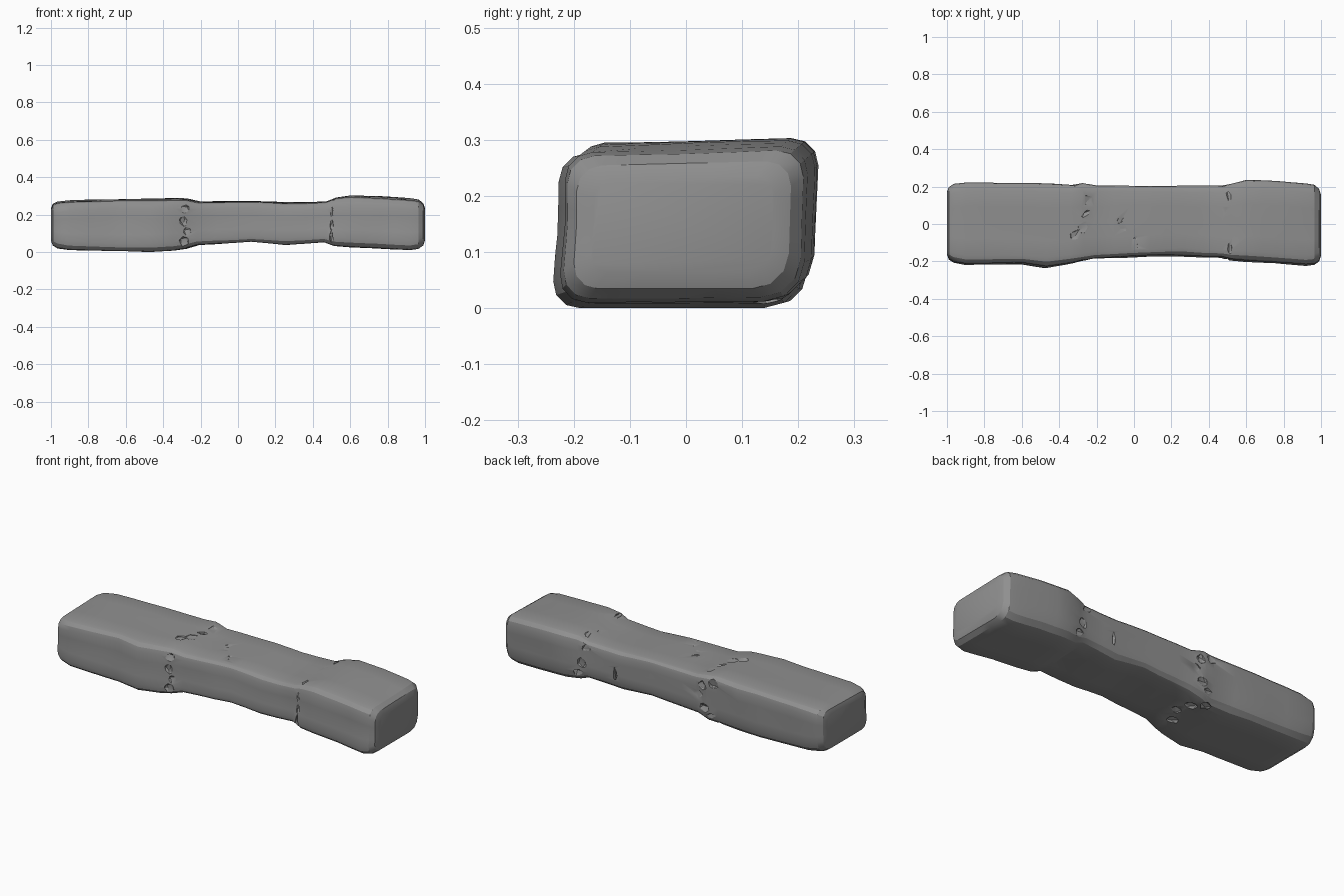
import bpy, bmesh, math, random
from mathutils import Vector, Matrix, noise

random.seed(4)
if "Cube" in bpy.data.objects:
    bpy.data.objects.remove(bpy.data.objects["Cube"])

stone = bpy.data.materials.new("grey_stone")
stone.use_nodes = True
GREY = (0.28, 0.28, 0.28, 1)
stone.diffuse_color = GREY
stone.node_tree.nodes["Principled BSDF"].inputs["Base Color"].default_value = GREY

# Block sections: x, front y, back y, bottom z, top z, corner size
SECTIONS = [
    (-1.0, -.16, .17, .06, .235, .03), (-.99, -.185, .195, .035, .258, .045),
    (-.965, -.202, .212, .02, .27, .05), (-.9, -.212, .219, .012, .276, .045),
    (-.6, -.207, .217, .005, .284, .04), (-.47, -.228, .214, .0, .284, .05),
    (-.34, -.208, .206, .008, .287, .045), (-.28, -.196, .216, .018, .287, .04),
    (-.21, -.182, .205, .037, .272, .035), (.08, -.167, .202, .057, .274, .03),
    (.26, -.167, .202, .04, .266, .04), (.47, -.176, .205, .052, .272, .035),
    (.52, -.19, .214, .032, .292, .045), (.6, -.196, .232, .026, .301, .05),
    (.76, -.203, .226, .019, .297, .05), (.92, -.217, .213, .012, .286, .05),
    (.965, -.212, .206, .018, .28, .05), (.99, -.195, .185, .035, .262, .045),
    (1.0, -.165, .155, .065, .235, .03)]


def section_points(x, y0, y1, z0, z1, r):
    """Rounded, slightly leaning rectangle, with points along its sides."""
    corners = [(y1 - r, z1 - r, 0, r), (y0 + r, z1 - r, 90, r),
               (y0 + r, z0 + r, 180, r), (y1 - 1.4 * r, z0 + 1.4 * r, 270, 1.4 * r)]
    arcs = [[(cy + q * math.cos(math.radians(a + t)), cz + q * math.sin(math.radians(a + t)))
             for t in (0, 30, 60, 90)] for cy, cz, a, q in corners]
    pts = []
    for i, arc in enumerate(arcs):
        pts += arc
        (ay, az), (by, bz) = arc[-1], arcs[(i + 1) % 4][0]
        pts += [(ay + (by - ay) * k / 4, az + (bz - az) * k / 4) for k in (1, 2, 3)]
    mid = (z0 + z1) / 2
    out = []
    for y, z in pts:
        lean = .03 * (z - mid) if y > 0 else -.07 * max(0, mid - z)
        slope = .025 * (y - .15) if z > mid else .0
        out.append(Vector((x, y + lean, z + slope)))
    return out


# Main block, lofted along its length
bm = bmesh.new()
rings = []
for sec, nxt in zip(SECTIONS, SECTIONS[1:] + [None]):
    steps = 1 if nxt is None else max(1, round((nxt[0] - sec[0]) / .1))
    for k in range(steps):
        f = k / steps
        values = sec if nxt is None else [a + (b - a) * f for a, b in zip(sec, nxt)]
        ring = []
        for p in section_points(*values):
            wobble = .008 * noise.noise(p * 5)
            wave = .016 * noise.noise(Vector((0, p.y * 8, p.z * 8))) if abs(p.x) < .9 else 0
            if abs(p.x) < .98:
                p.x += wave
                p.z += wobble * .5
                p.y += wobble * .5
            p.z = max(p.z, 0)
            ring.append(bm.verts.new(p))
        rings.append(ring)
for a, b in zip(rings, rings[1:]):
    n = len(a)
    for i in range(n):
        bm.faces.new((a[i], a[(i + 1) % n], b[(i + 1) % n], b[i]))
bm.faces.new(rings[0])
bm.faces.new(rings[-1])
bmesh.ops.recalc_face_normals(bm, faces=bm.faces)
mesh = bpy.data.meshes.new("stone_block")
bm.to_mesh(mesh)
bm.free()
mesh.materials.append(stone)
block = bpy.data.objects.new("stone_block", mesh)
bpy.context.collection.objects.link(block)


# Chips and cracks, cut out with small angular lumps
chips = bmesh.new()


def chip(pos, size, turn=0):
    m = (Matrix.Translation(pos) @ Matrix.Rotation(turn, 4, 'Z')
         @ Matrix.Rotation(random.uniform(-.4, .4), 4, 'X')
         @ Matrix.Diagonal((*size, 1)))
    made = bmesh.ops.create_icosphere(chips, subdivisions=1, radius=1, matrix=m)
    for v in made["verts"]:
        v.co += Vector([random.uniform(-.2, .2) * s for s in size])


for x, y in ((-.31, -.06), (-.27, -.02), (-.25, .05), (-.235, .13)):     # top, long crack
    chip((x, y, .284), (.035, .03, .012), .6)
for x, y in ((-.08, .02), (-.05, -.03), (.01, -.08), (.02, -.12)):       # top, middle
    chip((x, y, .277), (.03, .02, .012), random.uniform(-1, 1))
for y in (-.12, -.03, .06, .14):                                         # top, short crack
    chip((.5 + random.uniform(-.02, .02), y, .287), (.016, .045, .012), .1)
for x, z in ((-.29, .06), (-.27, .11), (-.29, .16), (-.28, .23)):        # front
    chip((x, -.2, z), (.03, .014, .03))
for z in (.08, .15, .22):
    chip((.5, -.188, z), (.012, .012, .04))
for x, z in ((-.3, .05), (-.26, .1), (-.22, .16), (-.25, .22), (-.32, .25),
             (.52, .08), (.5, .15), (.47, .24)):                         # back
    chip((x, .216, z), (.035, .016, .032))
chip((.3, .206, .15), (.012, .014, .09))
for x, y in ((-.33, .15), (-.28, .1), (-.25, .02), (-.3, -.06), (.5, .12)):   # underside
    chip((x, y, .018), (.035, .03, .018), random.uniform(-1, 1))
cut_mesh = bpy.data.meshes.new("chip_cutter")
chips.to_mesh(cut_mesh)
chips.free()
cut_mesh.materials.append(stone)
cutter = bpy.data.objects.new("chip_cutter", cut_mesh)
cutter.hide_render = True
bpy.context.collection.objects.link(cutter)

mod = block.modifiers.new("chips", 'BOOLEAN')
mod.operation = 'DIFFERENCE'
mod.solver = 'EXACT'
mod.use_self = True
mod.object = cutter
bpy.context.view_layer.objects.active = block
block.select_set(True)
bpy.ops.object.modifier_apply(modifier=mod.name)
bpy.data.objects.remove(cutter)
bpy.ops.object.shade_smooth_by_angle(angle=math.radians(25))
